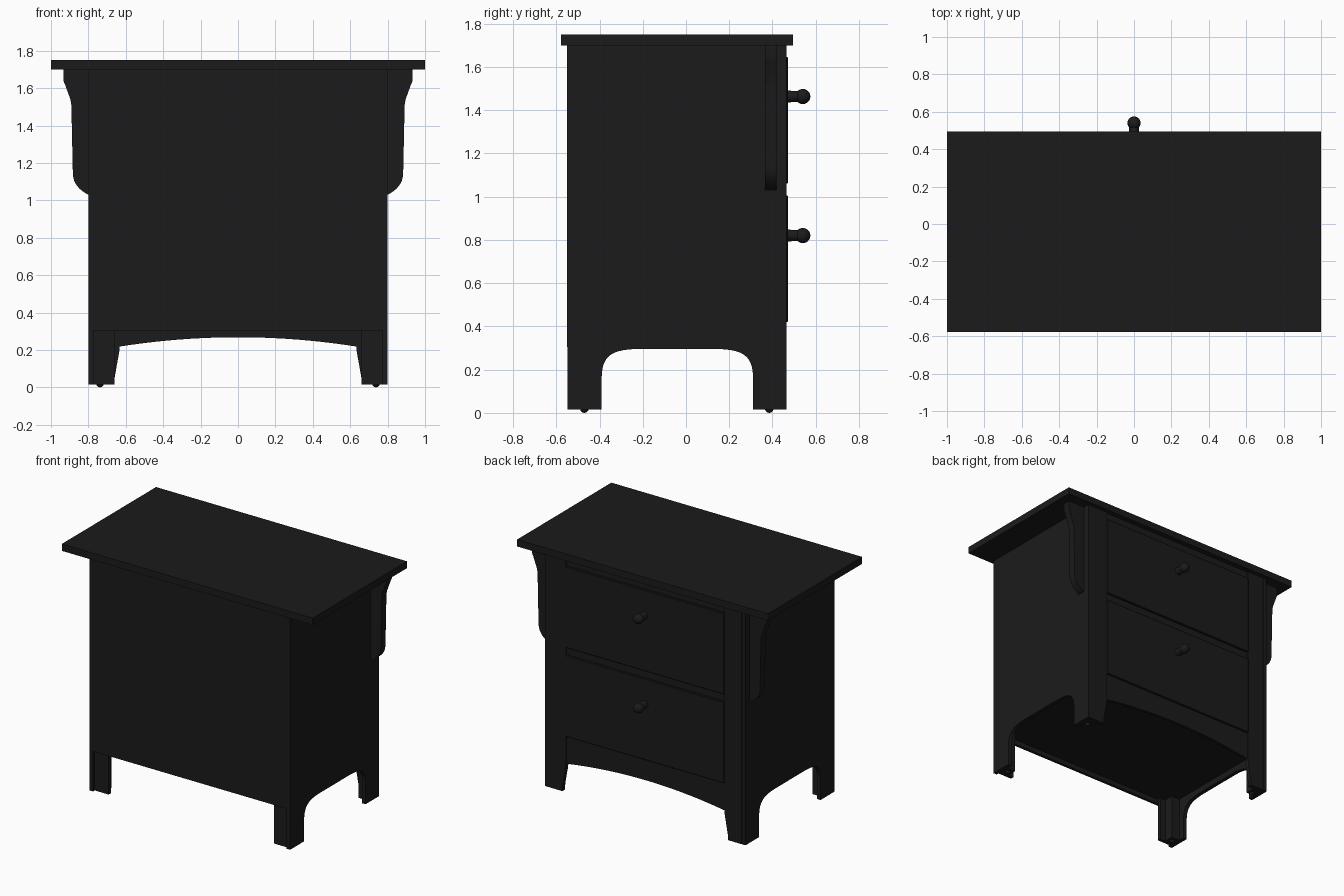
import bpy, bmesh, math
from mathutils import Matrix, Vector

cube = bpy.data.objects.get("Cube")
if cube:
    bpy.data.objects.remove(cube, do_unlink=True)

# One dark finish for the whole piece
black = bpy.data.materials.new("black_paint")
black.use_nodes = True
COLOR = (0.011, 0.011, 0.011, 1)
black.diffuse_color = COLOR
black.node_tree.nodes["Principled BSDF"].inputs["Base Color"].default_value = COLOR


def finish(name, bm, bevel=0.0, smooth=False):
    bmesh.ops.recalc_face_normals(bm, faces=bm.faces)
    mesh = bpy.data.meshes.new(name)
    bm.to_mesh(mesh)
    bm.free()
    mesh.materials.append(black)
    obj = bpy.data.objects.new(name, mesh)
    bpy.context.collection.objects.link(obj)
    if bevel:
        mod = obj.modifiers.new("edge", 'BEVEL')
        mod.width = bevel
        mod.segments = 1
    if smooth:
        bpy.ops.object.select_all(action='DESELECT')
        obj.select_set(True)
        bpy.context.view_layer.objects.active = obj
        bpy.ops.object.shade_smooth_by_angle(angle=math.radians(35))
    return obj


def box(name, x, y, z, bevel=0.0):
    bm = bmesh.new()
    size = Vector((x[1] - x[0], y[1] - y[0], z[1] - z[0]))
    mid = Vector((x[0] + x[1], y[0] + y[1], z[0] + z[1])) / 2
    bmesh.ops.create_cube(bm, size=1, matrix=Matrix.Translation(mid) @ Matrix.Diagonal(size.to_4d()))
    return finish(name, bm, bevel)


def prism(name, pts, axis, a, b, smooth=False):
    """Extrude a 2D outline along x (points are y, z) or along y (points are x, z)."""
    bm = bmesh.new()
    place = (lambda p: (a, p[0], p[1])) if axis == 'x' else (lambda p: (p[0], a, p[1]))
    face = bm.faces.new([bm.verts.new(place(p)) for p in pts])
    ext = bmesh.ops.extrude_face_region(bm, geom=[face])
    move = (b - a, 0, 0) if axis == 'x' else (0, b - a, 0)
    bmesh.ops.translate(bm, vec=move, verts=[v for v in ext["geom"] if isinstance(v, bmesh.types.BMVert)])
    return finish(name, bm, smooth=smooth)


def lathe_y(name, profile, center, steps=24):
    """Revolve (radius, y) points around a line parallel to y."""
    bm = bmesh.new()
    verts = [bm.verts.new((r, y, 0)) for r, y in profile]
    edges = [bm.edges.new(e) for e in zip(verts, verts[1:])]
    bmesh.ops.spin(bm, geom=verts + edges, cent=(0, 0, 0), axis=(0, 1, 0),
                   angle=2 * math.pi, steps=steps)
    bmesh.ops.remove_doubles(bm, verts=bm.verts, dist=1e-4)
    bmesh.ops.translate(bm, vec=center, verts=bm.verts)
    return finish(name, bm, smooth=True)


def bezier(p0, p1, p2, p3, n=12):
    out = []
    for i in range(n + 1):
        t = i / n
        w = ((1 - t) ** 3, 3 * t * (1 - t) ** 2, 3 * t * t * (1 - t), t ** 3)
        out.append(tuple(sum(k * p[j] for k, p in zip(w, (p0, p1, p2, p3))) for j in (0, 1)))
    return out


# Table top, back panel and raised bottom
box("top_board", (-1, 1), (-0.578, 0.495), (1.70, 1.75))
box("back_panel", (-0.7995, 0.7995), (-0.55, -0.53), (0.305, 1.70))
box("bottom_board", (-0.77, 0.77), (-0.53, 0.44), (0.34, 0.36))

# Side panel outline with a rounded cutout between the legs
FOOT = 0.016
arch = bezier((-0.39, 0.16), (-0.39, 0.27), (-0.34, 0.296), (-0.20, 0.296))
arch += bezier((0.12, 0.296), (0.26, 0.296), (0.31, 0.27), (0.31, 0.16))
side = [(-0.549, FOOT), (-0.39, FOOT)] + arch + [(0.31, FOOT), (0.465, FOOT), (0.465, 1.70), (-0.549, 1.70)]

# Front stile running down into a tapered leg
stile = [(0.77, FOOT), (0.66, FOOT), (0.66, 0.05), (0.635, 0.19), (0.633, 0.215), (0.633, 1.70), (0.77, 1.70)]

# Curved corbel under the overhanging top
corbel = [(0.79, 1.70), (0.934, 1.70), (0.934, 1.64), (0.926, 1.622), (0.896, 1.54), (0.891, 1.51)]
corbel += bezier((0.883, 1.14), (0.88, 1.09), (0.85, 1.055), (0.80, 1.03), 8) + [(0.79, 1.03)]

for s, label in ((1, "left"), (-1, "right")):
    def flip(pts):
        return [(s * px, pz) for px, pz in pts]

    def span(a, b):
        return tuple(sorted((s * a, s * b)))

    prism(label + "_side_panel", side, 'x', s * 0.772, s * 0.80, smooth=True)
    prism(label + "_knob_side_stile", flip(stile), 'y', 0.435, 0.465)
    prism(label + "_corbel", flip(corbel), 'y', 0.365, 0.418, smooth=True)
    box(label + "_rear_leg", span(0.66, 0.772), (-0.53, -0.505), (FOOT, 0.34))
    # Corner blocks and foot glides
    for y0, y1, gy, end in ((-0.505, -0.435, -0.47, "rear"), (0.365, 0.435, 0.385, "knob_side")):
        box(f"{label}_{end}_corner_block", span(0.705, 0.772), (y0, y1), (FOOT, 0.34))
        bm = bmesh.new()
        bmesh.ops.create_uvsphere(bm, u_segments=16, v_segments=8, radius=0.02,
                                  matrix=Matrix.Translation((s * 0.738, gy, 0.02)))
        finish(f"{label}_{end}_glide", bm, smooth=True)

# Rails above and between the drawers
for name, z0, z1 in (("upper_rail", 1.64, 1.70), ("middle_rail", 0.99, 1.07)):
    box(name, (-0.635, 0.635), (0.43, 0.456), (z0, z1))

# Arched apron below the drawers
n = 24
curve = [(0.635 * (2 * i / n - 1), 0.268 - 0.05 * (2 * i / n - 1) ** 2) for i in range(n + 1)]
prism("arched_apron", curve + [(0.635, 0.43), (-0.635, 0.43)], 'y', 0.435, 0.458, smooth=True)

# Drawers with turned knobs
ball = [(0.035 * math.sin(a), 0.54 - 0.035 * math.cos(a))
        for a in (math.radians(48 + 12 * i) for i in range(12))]
knob = [(0.0, 0.46), (0.028, 0.46), (0.028, 0.475), (0.026, 0.49)] + ball
for label, z0, z1, kz in (("upper", 1.06, 1.645, 1.463), ("lower", 0.42, 1.005, 0.82)):
    box(label + "_drawer_front", (-0.633, 0.633), (0.43, 0.472), (z0, z1), bevel=0.004)
    lathe_y(label + "_knob", knob, (0, 0, kz))
